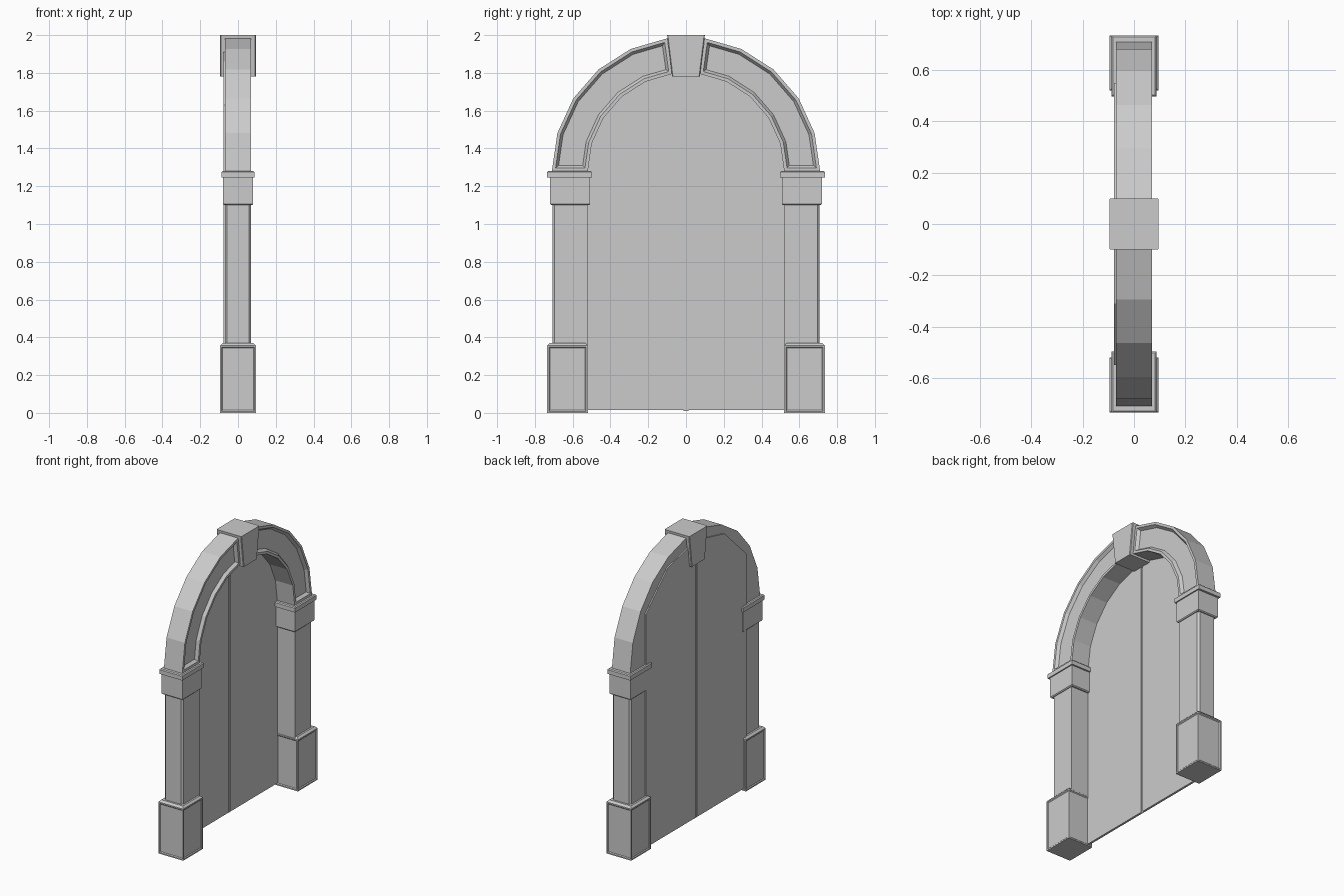
import bpy, bmesh
from math import cos, sin, radians

if "Cube" in bpy.data.objects:
    bpy.data.objects.remove(bpy.data.objects["Cube"])

SPRING = 1.28  # height where the arch begins


def finish(name, bm, mirror=True):
    bmesh.ops.recalc_face_normals(bm, faces=bm.faces[:])
    me = bpy.data.meshes.new(name)
    bm.to_mesh(me)
    bm.free()
    ob = bpy.data.objects.new(name, me)
    bpy.context.collection.objects.link(ob)
    if mirror:
        m = ob.modifiers.new("mirror", 'MIRROR')
        m.use_axis = (False, True, False)
        m.use_mirror_merge = False
    return ob


def add_box(bm, hx, y0, y1, z0, z1):
    vs = bmesh.ops.create_cube(bm, size=1)['verts']
    for v in vs:
        v.co.x *= 2 * hx
        v.co.y = y0 if v.co.y < 0 else y1
        v.co.z = z0 if v.co.z < 0 else z1
    return vs


def chamfer(bm, test, width):
    edges = [e for e in bm.edges if test((e.verts[0].co + e.verts[1].co) / 2, e)]
    bmesh.ops.bevel(bm, geom=edges, offset=width, segments=1, affect='EDGES')


def extrude_outline(bm, pts, x0, x1):
    f = bm.faces.new([bm.verts.new((x0, y, z)) for y, z in pts])
    new = bmesh.ops.extrude_face_region(bm, geom=[f])['geom']
    for v in new:
        if isinstance(v, bmesh.types.BMVert):
            v.co.x = x1


def vertical(e):
    return abs(e.verts[0].co.z - e.verts[1].co.z) > 0.05


# Plinths with sunken side panels and a chamfered top
bm = bmesh.new()
add_box(bm, 0.095, 0.52, 0.735, 0, 0.37)
chamfer(bm, lambda c, e: c.z > 0.36, 0.013)
bm.normal_update()
sides = [f for f in bm.faces if abs(f.normal.z) < 0.1]
bmesh.ops.inset_individual(bm, faces=sides, thickness=0.012, depth=0)
bmesh.ops.inset_individual(bm, faces=sides, thickness=0.008, depth=-0.005)
finish("plinth", bm)

# Pillar shafts with chamfered outer corners
bm = bmesh.new()
add_box(bm, 0.07, 0.522, 0.708, 0.35, 1.12)
chamfer(bm, lambda c, e: c.y > 0.7 and vertical(e), 0.012)
finish("pillar_shaft", bm)

# Capitals: block and projecting lip
bm = bmesh.new()
add_box(bm, 0.08, 0.508, 0.72, 1.10, 1.25)
chamfer(bm, lambda c, e: c.z < 1.11, 0.006)
finish("capital_block", bm)
bm = bmesh.new()
add_box(bm, 0.088, 0.497, 0.735, 1.245, SPRING)
chamfer(bm, lambda c, e: c.z > 1.27, 0.006)
finish("capital_lip", bm)

# Arch halves, faceted, with a recessed panel on the +x face
bm = bmesh.new()
rings = []
for i in range(6):
    a = radians(i * 16.4)
    rings.append([bm.verts.new((x, r * cos(a), SPRING + r * sin(a)))
                  for x, r in ((-0.07, 0.52), (-0.07, 0.71), (0.07, 0.71), (0.07, 0.52))])
panel = []
for p, q in zip(rings, rings[1:]):
    for k in range(4):
        f = bm.faces.new((p[k], p[k - 3], q[k - 3], q[k]))
        if k == 2:
            panel.append(f)
bm.faces.new(rings[0])
bm.faces.new(rings[-1])
bmesh.ops.recalc_face_normals(bm, faces=bm.faces[:])
bmesh.ops.inset_region(bm, faces=panel, thickness=0.017, depth=0, use_even_offset=True)
bmesh.ops.inset_region(bm, faces=panel, thickness=0.014, depth=-0.02, use_even_offset=True)
finish("arch", bm)

# Keystone wedge
bm = bmesh.new()
extrude_outline(bm, [(-0.1, 2), (0.1, 2), (0.073, 1.78), (-0.073, 1.78)], -0.095, 0.095)
chamfer(bm, lambda c, e: abs(c.x) > 0.09 and vertical(e), 0.004)
finish("keystone", bm, mirror=False)

# Door leaves behind the frame, with a groove where they meet
outline = [(0.009, 0.015), (0.55, 0.015), (0.55, 1.63), (0.31, 1.86), (0.009, 1.93)]
bm = bmesh.new()
extrude_outline(bm, outline, -0.078, -0.063)
finish("door_leaf", bm)
bm = bmesh.new()
add_box(bm, 0.002, -0.012, 0.012, 0.01, 1.92)
for v in bm.verts:
    v.co.x -= 0.0705
finish("door_seam", bm, mirror=False)
